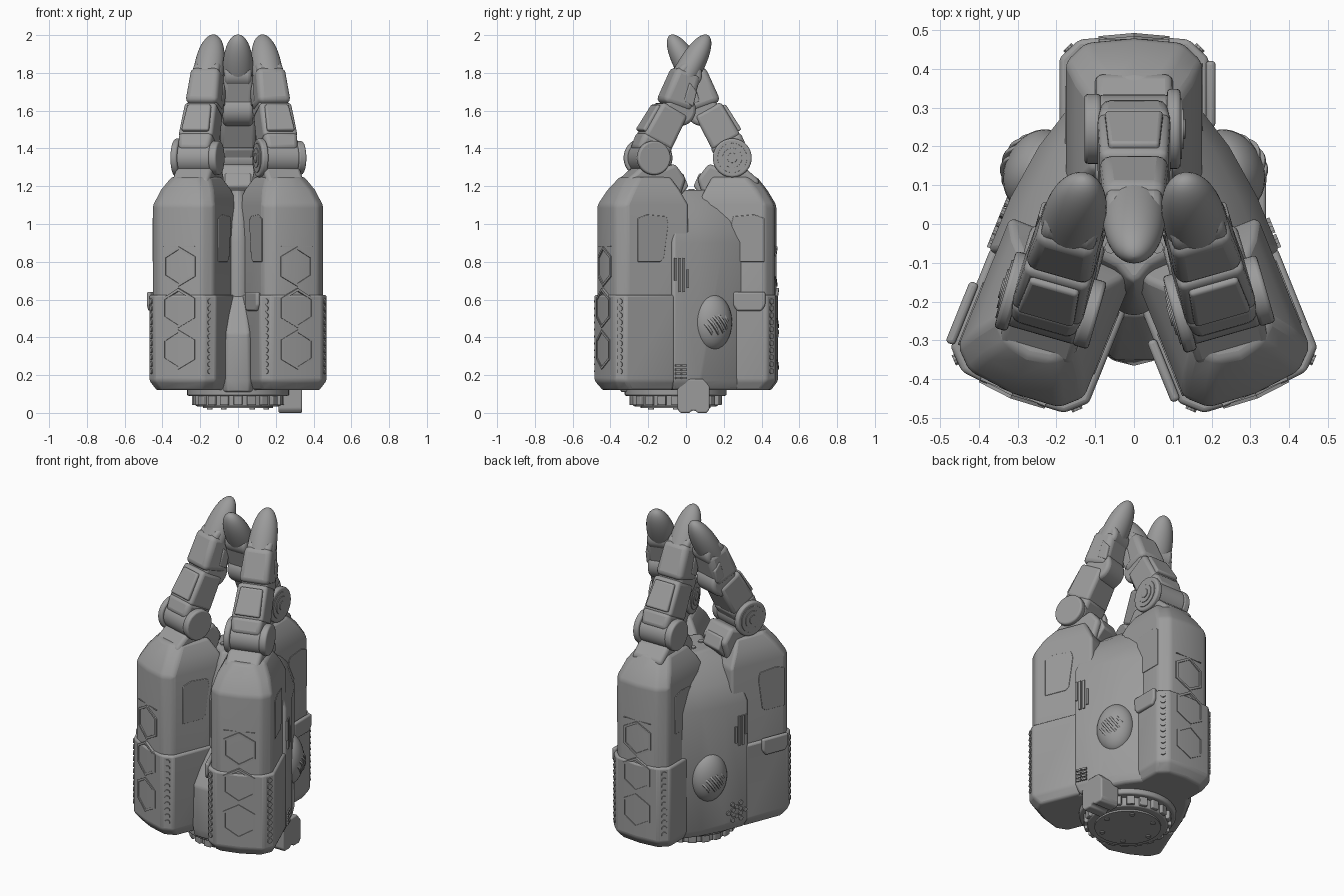
import bpy, bmesh, math
from mathutils import Matrix, Vector

cube = bpy.data.objects.get("Cube")
if cube:
    bpy.data.objects.remove(cube)

GREY = (0.33, 0.33, 0.33, 1)
mat = bpy.data.materials.new("mid grey")
mat.use_nodes = True
mat.diffuse_color = GREY
mat.node_tree.nodes["Principled BSDF"].inputs["Base Color"].default_value = GREY

I = Matrix.Identity(4)


def finish(name, bm, M=I, bevel=0.0, angle=35):
    bmesh.ops.recalc_face_normals(bm, faces=bm.faces)
    me = bpy.data.meshes.new(name)
    bm.to_mesh(me)
    bm.free()
    me.materials.append(mat)
    ob = bpy.data.objects.new(name, me)
    bpy.context.collection.objects.link(ob)
    ob.matrix_world = M
    if bevel:
        mod = ob.modifiers.new("soft edges", 'BEVEL')
        mod.width, mod.segments, mod.limit_method = bevel, 3, 'ANGLE'
        mod.angle_limit = math.radians(25)
    bpy.ops.object.select_all(action='DESELECT')
    ob.select_set(True)
    bpy.context.view_layer.objects.active = ob
    bpy.ops.object.shade_smooth_by_angle(angle=math.radians(angle))
    return ob


def add_loft(bm, sections, caps=True):
    rings = [[bm.verts.new(p) for p in s] for s in sections]
    n = len(rings[0])
    for a, b in zip(rings, rings[1:]):
        for i in range(n):
            bm.faces.new((a[i], a[(i + 1) % n], b[(i + 1) % n], b[i]))
    if caps:
        bm.faces.new(rings[0])
        bm.faces.new(rings[-1])


def loft(name, sections, M=I, bevel=0.0, angle=35):
    bm = bmesh.new()
    add_loft(bm, sections)
    return finish(name, bm, M, bevel, angle)


def slab(name, prof, x0, x1, M=I, bevel=0.0):
    """Extrude a (y, z) outline from x0 to x1."""
    return loft(name, [[(x, y, z) for y, z in prof] for x in (x0, x1)], M, bevel)


def box(bm, size, M):
    bmesh.ops.create_cube(bm, size=1, matrix=M @ Matrix.Diagonal((*size, 1)))


def cyl(bm, r, depth, M, n=12):
    bmesh.ops.create_cone(bm, cap_ends=True, segments=n, radius1=r, radius2=r, depth=depth, matrix=M)


def at(x, y, z):
    return Matrix.Translation((x, y, z))


def mirrored(half):
    """Close a right-hand (x, y) outline across x = 0."""
    return half + [(-x, y) for x, y in reversed(half) if x > 0]


RX, RY, RZ = (lambda a, ax=ax: Matrix.Rotation(math.radians(a), 4, ax) for ax in 'XYZ')


# ---- one finger housing, outward = +y ----
def outline(w, y0, y1, z, c=0.05):
    half = [(w, y0), (w, y1 - 0.06), (w - c, y1 - 0.012), (0, y1)]
    return [(x, y, z) for x, y in half + [(-x, y) for x, y in reversed(half[:3])]]


def housing(M):
    loft("housing", [outline(0.15, 0.06, 0.44, 0.12), outline(0.175, 0.06, 0.478, 0.17),
                     outline(0.175, 0.06, 0.478, 1.1), outline(0.15, 0.1, 0.43, 1.18),
                     outline(0.11, 0.14, 0.375, 1.25)], M, 0.015)
    loft("lower_shell", [outline(0.165, 0.15, 0.45, 0.12), outline(0.192, 0.15, 0.487, 0.17),
                         outline(0.192, 0.15, 0.487, 0.625)], M, 0.012)
    slab("seam_band", [(0.42, 0.88), (0.477, 0.88), (0.477, 0.884), (0.42, 0.884)], -0.09, 0.09, M)
    # side panels
    panel = [(0.24, 1.0), (0.265, 0.82), (0.285, 0.8), (0.415, 0.8), (0.415, 1.03), (0.36, 1.05), (0.25, 1.04)]
    for s, shift in ((1, 0), (-1, -0.06)):
        slab("side_panel", [(y + shift, z) for y, z in panel], s * 0.172, s * 0.178, M, 0.003)
    slab("side_latch", [(0.25, 0.57), (0.27, 0.54), (0.4, 0.54), (0.42, 0.57), (0.42, 0.64), (0.25, 0.64)],
         0.185, 0.21, M, 0.01)
    # raised hexagon frames, following the bowed face
    bm = bmesh.new()
    for z, top in ((0.335, 0.492), (0.555, 0.492), (0.775, 0.484)):
        def hexa(r, y):
            pts = [(r * math.sin(k * math.pi / 3), r * math.cos(k * math.pi / 3)) for k in range(6)]
            return [(x, y - 0.09 * abs(x), z + dz) for x, dz in pts]
        add_loft(bm, [hexa(0.107, 0.465), hexa(0.105, top), hexa(0.09, top), hexa(0.088, 0.465)], False)
    finish("hexagon_frames", bm, M)
    # stud columns on the corner chamfers
    bm = bmesh.new()
    for s in (-1, 1):
        for k in range(11):
            cyl(bm, 0.015, 0.014, M=at(s * 0.167, 0.451, 0.22 + 0.037 * k) @ RZ(-s * 45) @ RX(90), n=10)
    finish("corner_studs", bm, M)


# ---- one finger ----
def segment(name, p0, p1, t0, t1, w0, w1, M, bevel=0.025):
    d = Vector((p1[0] - p0[0], p1[1] - p0[1])).normalized()
    n = Vector((d.y, -d.x))
    def ring(p, t, w):
        a, b = Vector(p) + n * t, Vector(p) - n * t
        return [(w, a.x, a.y), (w, b.x, b.y), (-w, b.x, b.y), (-w, a.x, a.y)]
    return loft(name, [ring(p0, t0, w0), ring(p1, t1, w1)], M, bevel)


def barrel(name, p, r, x0, x1, M, bevel=0.01):
    bm = bmesh.new()
    cyl(bm, r, abs(x1 - x0), at((x0 + x1) / 2, *p) @ RY(90), 40)
    return finish(name, bm, M, bevel)


def finger(M):
    k = (0.245, 1.35)
    slab("knuckle_mount", [(0.06, 1.24), (0.12, 1.32), (0.2, 1.29), (0.31, 1.3), (0.39, 1.23),
                           (0.36, 1.13), (0.1, 1.12)], -0.1, 0.1, M, 0.02)
    slab("mount_pad", [(0.04, 1.2), (0.07, 1.27), (0.16, 1.24), (0.2, 1.14), (0.09, 1.14)], -0.07, 0.07, M, 0.01)
    barrel("knuckle", k, 0.088, -0.09, 0.09, M)
    barrel("knuckle_cap", k, 0.09, -0.128, -0.085, M)
    barrel("knuckle_dial", k, 0.103, 0.085, 0.12, M)
    for r, x in ((0.078, 0.124), (0.052, 0.128), (0.026, 0.132)):
        barrel("dial_ring", k, r, 0.1, x, M, 0.001)
    segment("proximal_base", (0.25, 1.36), (0.205, 1.45), 0.085, 0.09, 0.085, 0.095, M)
    segment("proximal_link", (0.215, 1.43), (0.115, 1.61), 0.085, 0.078, 0.095, 0.088, M, 0.02)
    segment("proximal_cover", (0.222, 1.46), (0.145, 1.6), 0.083, 0.073, 0.075, 0.065, M, 0.01)
    barrel("middle_joint", (0.085, 1.605), 0.086, -0.08, 0.08, M, 0.02)
    segment("middle_link", (0.105, 1.62), (0.035, 1.81), 0.085, 0.07, 0.09, 0.08, M, 0.03)
    slab("middle_pad", [(0.02, 1.62), (0.0, 1.7), (0.04, 1.75), (0.075, 1.65)], -0.09, 0.09, M, 0.008)
    barrel("tip_joint", (0.03, 1.79), 0.068, -0.072, 0.072, M, 0.02)
    # blunt rounded fingertip, leaning inward
    base, apex = Vector((0, 0.045, 1.775)), Vector((0, -0.085, 2.0))
    axis = apex - base
    n = Vector((0, axis.z, -axis.y)).normalized()
    rings = []
    for i in range(13):
        t = math.sin(i * math.pi / 24.2)
        r = math.sqrt(1 - t ** 2.6)
        rings.append([base + axis * t + n * (0.07 * r * math.sin(a)) + Vector((0.082 * r * math.cos(a), 0, 0))
                      for a in (j * math.tau / 32 for j in range(32))])
    loft("fingertip", rings, M, angle=50)


# housings and fingers: one at the back, two turned to the front
housing(I)
finger(I)
for s in (1, -1):
    turn = RZ(s * 158)
    housing(at(-s * 0.134, 0.007, 0) @ turn)
    finger(at(-s * 0.125, 0.026, 0) @ turn @ at(0, 0.245, 0) @ RZ(s * 6) @ at(0, -0.245, 0))

# ---- central body ----
hull = [(0, 0.3), (0.16, 0.31), (0.245, 0.2), (0.317, 0.07), (0.375, -0.07), (0.1, -0.17), (0.03, -0.23), (0, -0.235)]
def level(z, s):
    return [(x * s, y * (0.35 + 0.65 * s), z) for x, y in mirrored(hull)]
loft("body", [level(0.12, 0.92), level(0.17, 1), level(0.9, 1), level(1.02, 0.86), level(1.12, 0.62),
              level(1.18, 0.42)], bevel=0.03, angle=50)
bulge = [(0.1, -0.1), (0.11, -0.28), (0.06, -0.35), (0, -0.365)]
loft("front_bulge", [[(x * a, max(y, lim), z) for x, y in mirrored(bulge)] for z, a, lim in
                     ((0.11, 0.9, -0.345), (0.17, 1, -0.37), (0.42, 0.9, -0.35), (0.62, 0.45, -0.235))],
     bevel=0.015, angle=50)

# screws on the body top
bm = bmesh.new()
for x, y in ((0.07, 0.03), (-0.07, 0.03), (0.06, -0.06), (-0.06, -0.06)):
    cyl(bm, 0.016, 0.012, at(x, y, 1.18), 16)
finish("top_screws", bm)

# side vents and rounded grilles
for s in (1, -1):
    def wall(d, z):
        """Frame on the flat side wall, d along it towards the front."""
        return at(s * (0.338 + 0.375 * d), 0.022 - 0.927 * d, z) @ RZ(s * 22)
    bm = bmesh.new()
    for k, (h, dz) in enumerate(((0.1, -0.02), (0.18, 0), (0.18, 0), (0.12, 0.03))):
        box(bm, (0.016, 0.013, h), wall(0.015 + k * 0.023, 0.73 + dz))
    if s > 0:
        for k in range(4):
            for d in (0.035, 0.07):
                box(bm, (0.016, 0.03, 0.012), wall(d, 0.185 + 0.022 * k))
    else:
        for k in range(12):
            r = 0.028 if k % 2 else 0.055
            cyl(bm, 0.013, 0.016, wall(0.02 + r * math.cos(k * math.pi / 6), 0.24 + r * math.sin(k * math.pi / 6))
                @ RY(90), 10)
    finish("side_vents", bm)
    frame = at(s * 0.248, 0.138, 0.48) @ RZ(s * 25)
    bm = bmesh.new()
    bmesh.ops.create_uvsphere(bm, u_segments=32, v_segments=16, radius=1,
                              matrix=frame @ Matrix.Diagonal((0.085, 0.11, 0.15, 1)))
    finish("speaker_bump", bm, angle=60)
    bm = bmesh.new()
    for k in range(-2, 3):
        r = 0.085 * math.sqrt(1 - (k / 3.2) ** 2)
        cyl(bm, r, 0.014, frame @ at(s * 0.012, 0, -0.01) @ RX(s * 35) @ at(0, 0.028 * k, 0) @ RX(90), 32)
    finish("speaker_slats", bm, bevel=0.003)

# ---- base ----
bm = bmesh.new()
cyl(bm, 0.27, 0.05, at(0, -0.055, 0.115), 48)
finish("base_plate", bm, bevel=0.01)
bm = bmesh.new()
cyl(bm, 0.225, 0.08, at(0, -0.055, 0.075), 48)
finish("mount_ring", bm, bevel=0.008)
bm = bmesh.new()
for k in range(20):
    box(bm, (0.035, 0.045, 0.055), at(0, -0.055, 0.068) @ RZ(18 * k) @ at(0.227, 0, 0))
finish("ring_teeth", bm, bevel=0.005)
bm = bmesh.new()
cyl(bm, 0.185, 0.02, at(0, -0.055, 0.035), 48)
for k in range(6):
    cyl(bm, 0.015, 0.012, at(0, -0.055, 0.025) @ RZ(60 * k) @ at(0.15, 0, 0), 12)
finish("base_cover", bm)

# cable plug beside the base
plug = [(-0.045, 0.02), (-0.03, 0.0), (0.02, 0.0), (0.03, 0.012), (0.05, 0.012), (0.06, 0.0), (0.11, 0.0),
        (0.125, 0.02), (0.125, 0.14), (0.09, 0.18), (-0.01, 0.18), (-0.045, 0.14)]
slab("cable_plug", plug, 0.215, 0.34, bevel=0.012)
